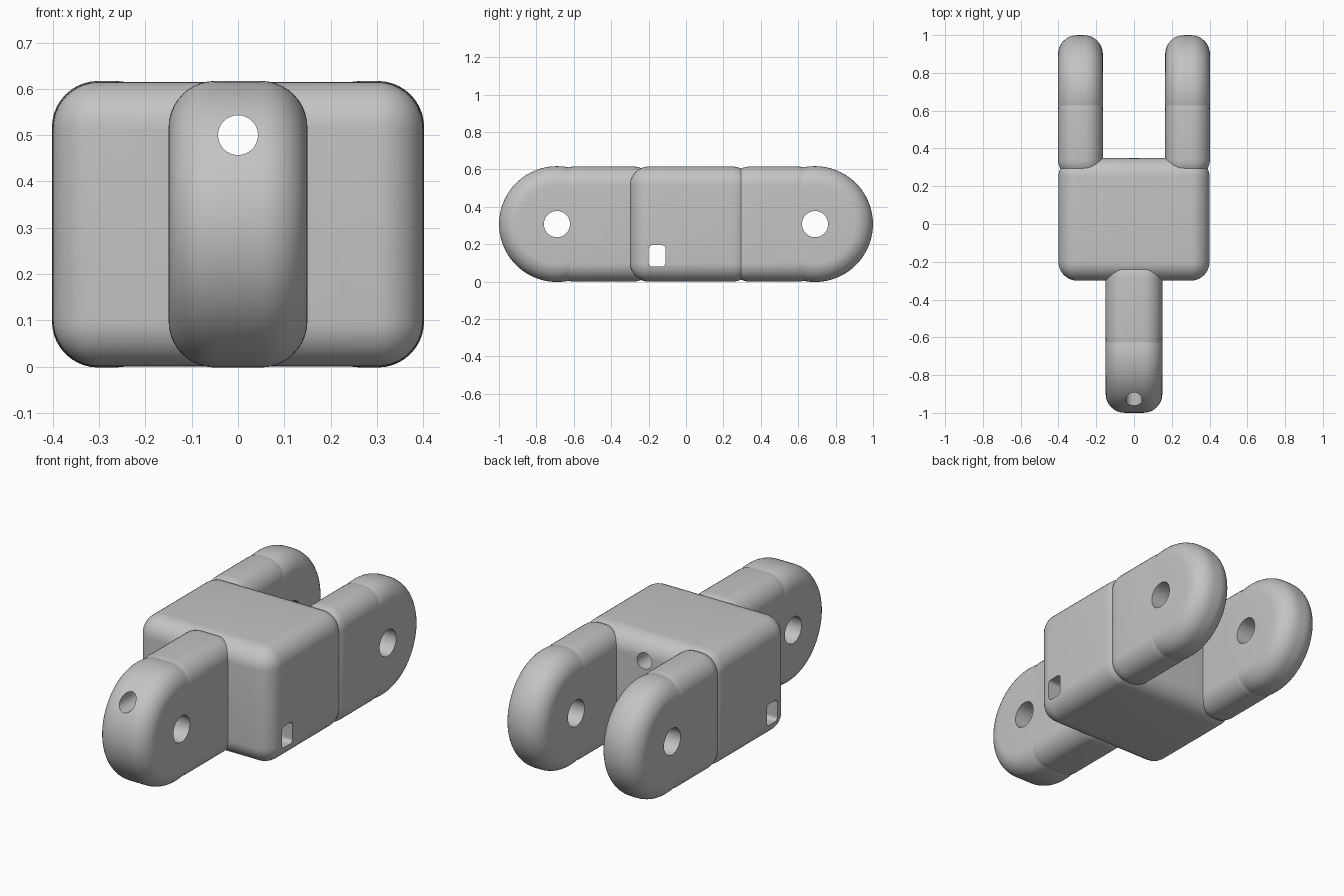
import bpy, bmesh, math
from mathutils import Matrix, Vector

cube = bpy.data.objects.get("Cube")
if cube:
    bpy.data.objects.remove(cube, do_unlink=True)

grey = bpy.data.materials.new("plain grey")
grey.use_nodes = True
colour = (0.55, 0.55, 0.55, 1)
grey.diffuse_color = colour
grey.node_tree.nodes["Principled BSDF"].inputs["Base Color"].default_value = colour

HEIGHT = 0.615
MID = HEIGHT / 2
ROUND = 0.1
PIVOT_Y = 0.69


def finish(name, bm):
    mesh = bpy.data.meshes.new(name)
    bmesh.ops.recalc_face_normals(bm, faces=bm.faces)
    bm.to_mesh(mesh)
    bm.free()
    mesh.materials.append(grey)
    obj = bpy.data.objects.new(name, mesh)
    bpy.context.collection.objects.link(obj)
    return obj


def rounded_box(name, low, high, radius, edge_rule=None):
    low, high = Vector(low), Vector(high)
    bm = bmesh.new()
    bmesh.ops.create_cube(bm, size=1)
    bmesh.ops.scale(bm, vec=high - low, verts=bm.verts)
    bmesh.ops.translate(bm, vec=(low + high) / 2, verts=bm.verts)
    edges = [e for e in bm.edges if edge_rule is None or edge_rule(e)]
    bmesh.ops.bevel(bm, geom=edges, offset=radius, segments=10,
                    profile=0.5, affect='EDGES')
    return finish(name, bm)


def cylinder(name, centre, axis, radius, depth, rounding=0, sides=48):
    bm = bmesh.new()
    bmesh.ops.create_cone(bm, cap_ends=True, segments=sides,
                          radius1=radius, radius2=radius, depth=depth)
    if rounding:
        rims = [e for e in bm.edges if abs(e.verts[0].co.z - e.verts[1].co.z) < 1e-4]
        bmesh.ops.bevel(bm, geom=rims, offset=rounding, segments=10,
                        profile=0.5, affect='EDGES')
    turn = Matrix.Rotation(math.pi / 2, 4, 'Y' if axis == 'X' else 'X')
    bmesh.ops.transform(bm, matrix=Matrix.Translation(centre) @ turn, verts=bm.verts)
    return finish(name, bm)


def boolean(obj, tool, operation):
    mod = obj.modifiers.new(operation.lower(), 'BOOLEAN')
    mod.operation = operation
    mod.solver = 'EXACT'
    mod.object = tool
    bpy.context.view_layer.objects.active = obj
    bpy.ops.object.modifier_apply(modifier=mod.name)


def lug(name, x0, x1, y0, y1, pivot_y):
    # Rounded bar merged with a rounded disc around the pivot
    bar = rounded_box(name, (x0, y0, 0), (x1, y1, HEIGHT), ROUND)
    disc = cylinder("disc", ((x0 + x1) / 2, pivot_y, MID), 'X', MID + 0.002,
                    x1 - x0, ROUND, 96)
    boolean(bar, disc, 'UNION')
    bpy.data.objects.remove(disc, do_unlink=True)
    return bar


# Central block, front lug and rear fork
parts = [
    rounded_box("central_block", (-0.4, -0.3, 0), (0.4, 0.35, HEIGHT), ROUND),
    lug("front_lug", -0.15, 0.15, -0.7, -0.18, -PIVOT_Y),
    lug("left_prong", 0.165, 0.402, 0.24, 0.7, PIVOT_Y),
    lug("right_prong", -0.402, -0.165, 0.24, 0.7, PIVOT_Y),
]

# Pivot holes, lengthwise cord hole and sideways slot
cutters = [
    cylinder("front_pivot_hole", (0, -PIVOT_Y, MID), 'X', 0.07, 2),
    cylinder("rear_pivot_hole", (0, PIVOT_Y, MID), 'X', 0.07, 2),
    cylinder("cord_hole", (0, 0, 0.5), 'Y', 0.043, 3),
    rounded_box("side_slot", (-1, -0.2, 0.08), (1, -0.11, 0.195), 0.02,
                lambda e: abs(e.verts[0].co.x - e.verts[1].co.x) > 1),
]
for part in parts:
    for cutter in cutters:
        boolean(part, cutter, 'DIFFERENCE')
for cutter in cutters:
    bpy.data.objects.remove(cutter, do_unlink=True)

# Smooth shading with crisp hole rims
for obj in bpy.context.view_layer.objects:
    obj.select_set(obj in parts)
bpy.context.view_layer.objects.active = parts[0]
bpy.ops.object.shade_smooth_by_angle(angle=math.radians(30))
